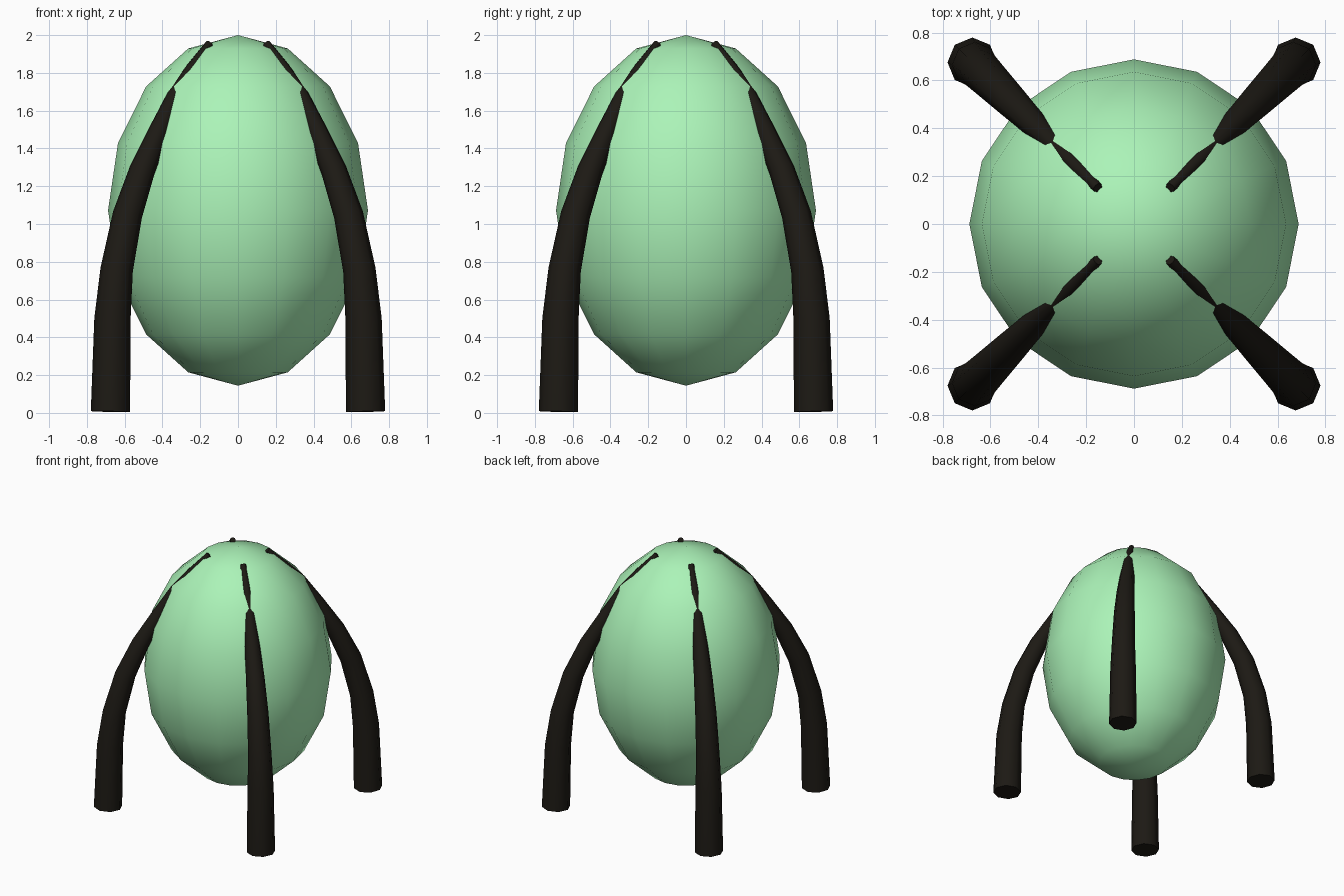
import bpy, bmesh
from math import sin, cos, pi, radians
from mathutils import Vector

if "Cube" in bpy.data.objects:
    bpy.data.objects.remove(bpy.data.objects["Cube"])


def material(name, rgb):
    m = bpy.data.materials.new(name)
    m.diffuse_color = (*rgb, 1)
    m.use_nodes = True
    m.node_tree.nodes["Principled BSDF"].inputs["Base Color"].default_value = m.diffuse_color
    return m


green = material("pale_green", (0.41, 0.90, 0.48))
black = material("near_black", (0.012, 0.010, 0.007))


def smooth(ob, angle):
    bpy.ops.object.select_all(action='DESELECT')
    ob.select_set(True)
    bpy.context.view_layer.objects.active = ob
    bpy.ops.object.shade_smooth_by_angle(angle=radians(angle))


# Egg-shaped body
bpy.ops.mesh.primitive_uv_sphere_add(segments=16, ring_count=8, radius=1, location=(0, 0, 1.072))
body = bpy.context.object
body.name = "body"
body.scale = (0.688, 0.688, 0.928)
bpy.ops.object.transform_apply(location=False, rotation=False, scale=True)
body.data.materials.append(green)
smooth(body, 60)

# Leg path: distance from the axis, height, radius
PATH = [(0.955, 0.007, 0.104), (0.940, 0.50, 0.096), (0.908, 0.76, 0.086),
        (0.827, 1.05, 0.078), (0.715, 1.29, 0.068), (0.580, 1.51, 0.054),
        (0.457, 1.705, 0.039), (0.335, 1.835, 0.031), (0.214, 1.955, 0.021)]
SIDES = 8


def tapered_leg(name, angle):
    out = Vector((cos(angle), sin(angle), 0))
    side = Vector((-sin(angle), cos(angle), 0))
    up = Vector((0, 0, 1))
    bm = bmesh.new()
    rings = []
    for i, (d, z, r) in enumerate(PATH):
        a, b = PATH[max(i - 1, 0)], PATH[min(i + 1, len(PATH) - 1)]
        tangent = (out * (b[0] - a[0]) + up * (b[1] - a[1])).normalized()
        normal = side.cross(tangent)
        centre = out * d + up * z
        rings.append([bm.verts.new(centre + r * (normal * cos(t) + side * sin(t)))
                      for t in (2 * pi * k / SIDES for k in range(SIDES))])
    for lo, hi in zip(rings, rings[1:]):
        for k in range(SIDES):
            n = (k + 1) % SIDES
            bm.faces.new((lo[k], lo[n], hi[n], hi[k]))
    bm.faces.new(rings[0])
    bm.faces.new(rings[-1])
    bmesh.ops.recalc_face_normals(bm, faces=bm.faces[:])
    mesh = bpy.data.meshes.new(name)
    bm.to_mesh(mesh)
    bm.free()
    mesh.materials.append(black)
    ob = bpy.data.objects.new(name, mesh)
    bpy.context.collection.objects.link(ob)
    smooth(ob, 60)


# Four legs on the diagonals
for i, name in enumerate(("back_right_leg", "back_left_leg", "front_left_leg", "front_right_leg")):
    tapered_leg(name, pi / 4 + i * pi / 2)
